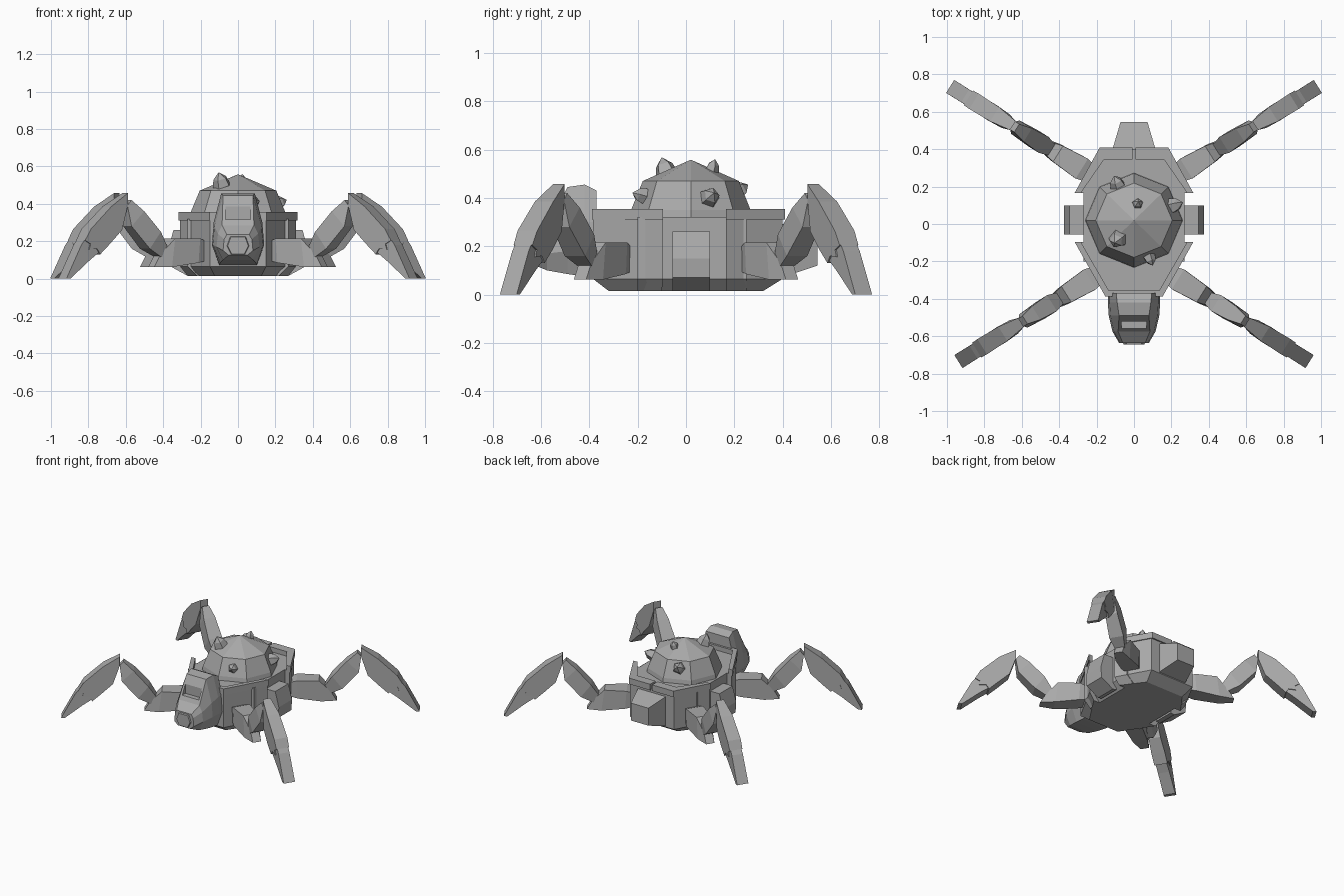
import bpy, bmesh, math
from mathutils import Vector, Matrix

if "Cube" in bpy.data.objects:
    bpy.data.objects.remove(bpy.data.objects["Cube"])

grey = bpy.data.materials.new("stone_grey")
grey.diffuse_color = (0.4, 0.4, 0.4, 1)
grey.use_nodes = True
grey.node_tree.nodes["Principled BSDF"].inputs["Base Color"].default_value = grey.diffuse_color


def make(name, bm, matrix=None):
    if matrix:
        bm.transform(matrix)
    bmesh.ops.recalc_face_normals(bm, faces=bm.faces)
    me = bpy.data.meshes.new(name)
    bm.to_mesh(me)
    bm.free()
    me.materials.append(grey)
    ob = bpy.data.objects.new(name, me)
    bpy.context.collection.objects.link(ob)
    return ob


def loft(name, rings, matrix=None):
    """Skin a list of equal-length point rings and cap both ends."""
    bm = bmesh.new()
    vs = [[bm.verts.new(p) for p in r] for r in rings]
    n = len(rings[0])
    for a, b in zip(vs, vs[1:]):
        for i in range(n):
            j = (i + 1) % n
            bm.faces.new((a[i], a[j], b[j], b[i]))
    bm.faces.new(vs[0])
    bm.faces.new(vs[-1])
    return make(name, bm, matrix)


def outline(half, z):
    """Mirror a right-hand half outline across x and place it at height z."""
    return [(x, y, z) for x, y in half] + [(-x, y, z) for x, y in reversed(half)]


def hull(name, low, full, top):
    loft(name, [outline(low, .015), outline(full, .065), outline(full, top)])


# Body: narrow waist between a front and a back shell, all chamfered below
hull("waist", [(.22, -.2), (.22, .25)], [(.27, -.2), (.27, .25)], .32)
hull("front_shell", [(.125, -.32), (.27, -.10)], [(.15, -.385), (.31, -.095)], .32)
hull("back_shell", [(.27, .165), (.155, .32)], [(.31, .165), (.18, .40)], .32)

# Raised rims along the shells
for s, side in ((1, "right"), (-1, "left")):
    back = [(.318, .165), (.183, .41), (.008, .41), (.008, .345), (.16, .345), (.285, .165)]
    front = [(.318, -.095), (.153, -.388), (0, -.388), (0, -.355), (.135, -.355), (.285, -.095)]
    for nm, pts in (("back_rim_", back), ("front_rim_", front)):
        loft(nm + side, [[(s * x, y, z) for x, y in pts] for z in (.31, .355)])

    # Side pods
    pod = [(.24, .26), (.345, .26), (.375, .15), (.37, .07), (.27, .015), (.24, .02)]
    loft("side_pod_" + side, [[(s * x, y, z) for x, z in pod] for y in (-.055, .1)])


# Tail box
def rect(y, w, z0, z1):
    return [(-w, y, z0), (w, y, z0), (w, y, z1), (-w, y, z1)]


loft("tail_box", [rect(.36, .115, .06, .30), rect(.41, .112, .075, .29), rect(.545, .072, .12, .25)])


# Head: octagonal sections from neck to snout
def section(y, z0, z1, z2, z3, wb, wm, wt):
    r = [(wb, z0), (wm, z1), (wm * .93, z2), (wt, z3)]
    return [(x, y, z) for x, z in r] + [(-x, y, z) for x, z in reversed(r)]


head = loft("head", [
    section(-.37, .07, .18, .30, .43, .10, .14, .095),
    section(-.42, .075, .18, .30, .455, .10, .14, .09),
    section(-.49, .085, .18, .28, .445, .095, .135, .08),
    section(-.575, .10, .17, .24, .285, .08, .115, .085),
    section(-.635, .125, .15, .21, .235, .05, .08, .06)])

# Visor slot cut into the sloping face
cutter = loft("visor_cutter", [rect(-.62, .068, .315, .385), rect(-.522, .068, .315, .385)])
cutter.hide_render = True
cutter.hide_set(True)
mod = head.modifiers.new("visor", 'BOOLEAN')
mod.object = cutter
mod.solver = 'EXACT'

# Snout plate
loft("snout_plate", [
    [(x * k, y, .175 + z * k) for x, z in
     ((.04, -.05), (.065, 0), (.045, .055), (-.045, .055), (-.065, 0), (-.04, -.05))]
    for y, k in ((-.62, 1.0), (-.645, .85))])

# Faceted dome
bm = bmesh.new()
rings = []
for rad, z in ((.262, .31), (.255, .35), (.205, .47)):
    rings.append([bm.verts.new((rad * math.cos(i * math.pi / 4), .02 + rad * .97 * math.sin(i * math.pi / 4), z))
                  for i in range(8)])
apex = bm.verts.new((0, .02, .558))
for i in range(8):
    j = (i + 1) % 8
    for a, b in zip(rings, rings[1:]):
        bm.faces.new((a[i], a[j], b[j], b[i]))
    bm.faces.new((rings[-1][i], rings[-1][j], apex))
bm.faces.new(rings[0])
make("dome", bm)

# Thorns on the dome: position, outward direction, size
thorns = [((-.09, -.085, .515), (-.25, -.3, 1), .05), ((.02, .11, .525), (.1, .3, 1), .032),
          ((.215, .10, .405), (1, .35, .35), .045), ((.085, -.185, .41), (.4, -1, .3), .036),
          ((-.09, .215, .43), (-.4, 1, .6), .045)]
for i, (pos, d, r) in enumerate(thorns):
    bm = bmesh.new()
    tip = bm.verts.new((0, 0, r * 1.15))
    lo, hi = ([bm.verts.new((q * math.cos(k * math.tau / 5), q * math.sin(k * math.tau / 5), z))
               for k in range(5)] for q, z in ((r, -.02), (r * .75, r * .45)))
    for k in range(5):
        m = (k + 1) % 5
        bm.faces.new((lo[k], lo[m], hi[m], hi[k]))
        bm.faces.new((hi[k], hi[m], tip))
    bm.faces.new(lo)
    rot = Vector(d).to_track_quat('Z', 'Y').to_matrix().to_4x4()
    make("thorn_%d" % (i + 1), bm, Matrix.Translation(pos) @ rot)


# Legs: sections given as (lower s, lower z, upper s, upper z, half width)
def bars(name, rows, m):
    loft(name, [[(a, -w, b), (a, w, b), (c, w, d), (c, -w, d)] for a, b, c, d, w in rows], m)


def slab(name, pts, m):
    """Profile (s, z, half width) spread to both sides."""
    loft(name, [[(s, k * w, z) for s, z, w in pts] for k in (-1, 1)], m)


coxa = [(-.05, .10, -.05, .19, .045), (.03, .085, .02, .215, .062),
        (.19, .062, .17, .215, .05), (.29, .062, .25, .13, .03)]
thigh = [(.22, .10, .19, .14, .028), (.33, .16, .26, .25, .05),
         (.44, .28, .36, .36, .042), (.455, .39, .43, .42, .025)]
shell = [(.455, .457, .028), (.57, .385, .045), (.70, .265, .048), (.735, .205, .046),
         (.70, .185, .046), (.71, .155, .046), (.66, .16, .046), (.64, .13, .046),
         (.58, .185, .047), (.50, .26, .042), (.455, .39, .028)]
claw = [(.60, .17, .69, .262, .038), (.70, .10, .755, .18, .040), (.825, 0, .85, 0, .041)]

for y, x0, fb in ((1, .262, "back"), (-1, .218, "front")):
    for s, side in ((1, "right"), (-1, "left")):
        m = (Matrix.Diagonal((s, y, 1, 1)) @ Matrix.Translation((x0, .285, 0))
             @ Matrix.Rotation(math.radians(32), 4, 'Z'))
        tag = "_%s_%s" % (fb, side)
        bars("hip" + tag, coxa, m)
        bars("thigh" + tag, thigh, m)
        slab("shin" + tag, shell, m)
        bars("claw" + tag, claw, m)
